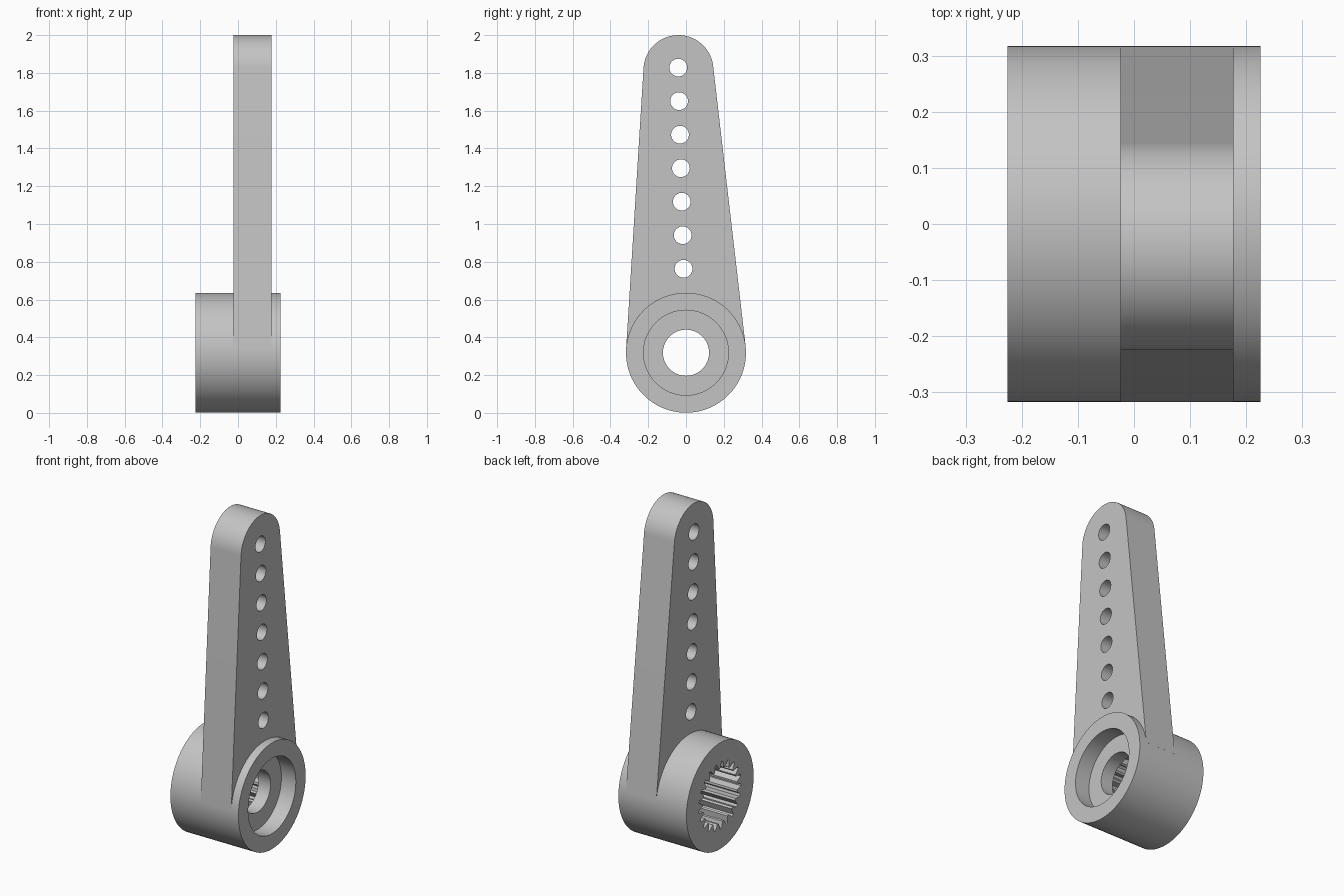
import bpy, bmesh
from math import sin, cos, pi, atan2, acos, hypot
from mathutils import Matrix, Vector

default = bpy.data.objects.get("Cube")
if default:
    bpy.data.objects.remove(default, do_unlink=True)

grey = bpy.data.materials.new("light_grey")
grey.use_nodes = True
colour = (0.55, 0.55, 0.55, 1)
grey.diffuse_color = colour
grey.node_tree.nodes["Principled BSDF"].inputs["Base Color"].default_value = colour

HUB_Z, HUB_R = 0.3185, 0.3175
TIP_Y, TIP_Z, TIP_R = -0.04, 1.815, 0.185
ARM_X0, ARM_X1 = -0.024, 0.177
TEETH = 21


def finish(name, bm):
    """Turn a bmesh into a grey object with sharp-edge smooth shading."""
    bmesh.ops.recalc_face_normals(bm, faces=bm.faces)
    mesh = bpy.data.meshes.new(name)
    bm.to_mesh(mesh)
    bm.free()
    mesh.materials.clear()
    mesh.materials.append(grey)
    obj = bpy.data.objects.new(name, mesh)
    bpy.context.collection.objects.link(obj)
    bpy.ops.object.select_all(action='DESELECT')
    obj.select_set(True)
    bpy.context.view_layer.objects.active = obj
    bpy.ops.object.shade_smooth_by_angle(angle=pi / 6)
    return obj


def arc(cy, cz, r, start, end, steps):
    return [(cy + r * cos(start + (end - start) * i / steps),
             cz + r * sin(start + (end - start) * i / steps))
            for i in range(steps + 1)]


# Hub: one closed wall of rings, with a counterbore, bore and toothed socket
def plain(r):
    return lambda i: r


def toothed(i):
    return 0.162 if i % 4 < 2 else 0.2


profile = [(-0.225, plain(HUB_R)), (0.225, plain(HUB_R)),
           (0.225, plain(0.225)), (0.13, plain(0.225)),
           (0.13, plain(0.122)), (0.05, plain(0.122)),
           (0.05, toothed), (-0.225, toothed)]
count = TEETH * 4
bm = bmesh.new()
rings = []
for x, radius in profile:
    ring = []
    for i in range(count):
        a = 2 * pi * i / count
        ring.append(bm.verts.new((x, radius(i) * cos(a), HUB_Z + radius(i) * sin(a))))
    rings.append(ring)
for k, ring in enumerate(rings):
    other = rings[(k + 1) % len(rings)]
    for i in range(count):
        j = (i + 1) % count
        bm.faces.new((ring[i], ring[j], other[j], other[i]))
finish("splined_hub", bm)

# Arm: tangent outline from hub to rounded tip, with a row of round holes
dy, dz = TIP_Y, TIP_Z - HUB_Z
lean = atan2(dz, dy)
spread = acos((HUB_R - TIP_R) / hypot(dy, dz))
lo, hi = lean - spread, lean + spread
outline = arc(TIP_Y, TIP_Z, TIP_R, lo, hi, 40)
outline += arc(0, HUB_Z, HUB_R, hi, hi, 1)[:1]
outline += arc(0, HUB_Z, 0.27, hi, lo, 40)
outline += arc(0, HUB_Z, HUB_R, lo, lo, 1)[:1]
loops = [outline]
for n in range(7):
    t = n / 6
    loops.append(arc(-0.013 - 0.028 * t, 0.763 + 1.065 * t, 0.047, 0, 2 * pi, 32)[:-1])

curve = bpy.data.curves.new("arm_profile", 'CURVE')
curve.dimensions = '2D'
curve.fill_mode = 'BOTH'
curve.extrude = (ARM_X1 - ARM_X0) / 2
for points in loops:
    spline = curve.splines.new('POLY')
    spline.points.add(len(points) - 1)
    for p, (y, z) in zip(spline.points, points):
        p.co = (y, z, 0, 1)
    spline.use_cyclic_u = True
helper = bpy.data.objects.new("arm_profile", curve)
bpy.context.collection.objects.link(helper)
graph = bpy.context.evaluated_depsgraph_get()
flat = bpy.data.meshes.new_from_object(helper.evaluated_get(graph))
bpy.data.objects.remove(helper, do_unlink=True)

bm = bmesh.new()
bm.from_mesh(flat)
bpy.data.meshes.remove(flat)
bmesh.ops.remove_doubles(bm, verts=bm.verts, dist=0.0002)
# Stand the profile up: its depth runs along x
turn = Matrix(((0, 0, 1), (1, 0, 0), (0, 1, 0)))
shift = Vector(((ARM_X0 + ARM_X1) / 2, 0, 0))
for v in bm.verts:
    v.co = turn @ v.co + shift
finish("arm", bm)
